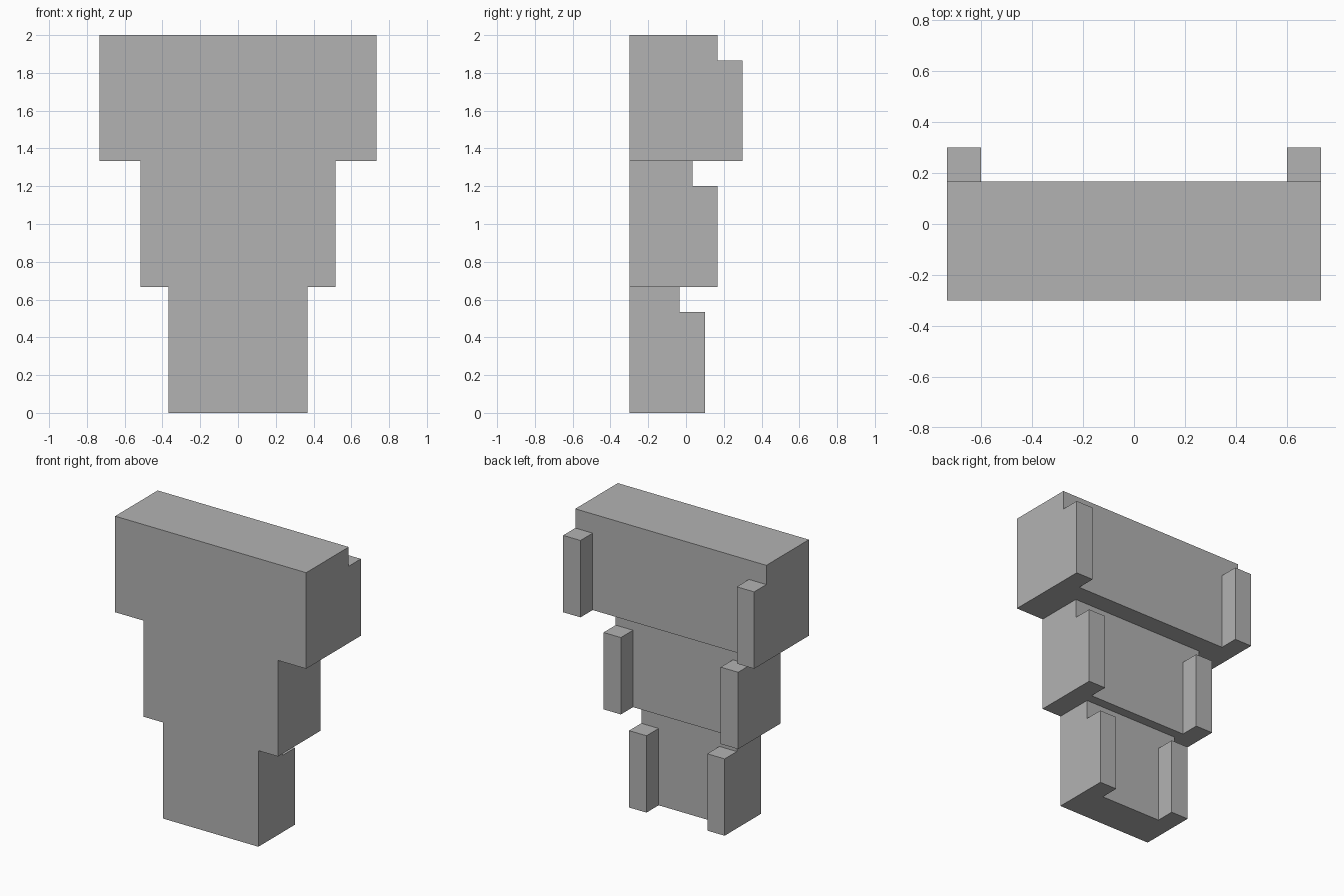
import bpy
import bmesh
from mathutils import Vector

cube = bpy.data.objects.get("Cube")
if cube:
    bpy.data.objects.remove(cube, do_unlink=True)

U = 2 / 15            # building module
FRONT = -2.25 * U     # shared front plane
TIER_HEIGHT = 5 * U

grey = bpy.data.materials.new("plain_grey")
grey.use_nodes = True
colour = (0.45, 0.45, 0.45, 1)
grey.diffuse_color = colour
grey.node_tree.nodes["Principled BSDF"].inputs["Base Color"].default_value = colour


def extrude_up(bm, faces, height):
    result = bmesh.ops.extrude_face_region(bm, geom=faces)["geom"]
    verts = [g for g in result if isinstance(g, bmesh.types.BMVert)]
    bmesh.ops.translate(bm, verts=verts, vec=Vector((0, 0, height)))
    return [g for g in result if isinstance(g, bmesh.types.BMFace)]


def make_tier(name, half_width, depth, base):
    """Wide block with a shorter square rib on each rear corner."""
    w, i = half_width * U, (half_width - 1) * U
    back, rear = FRONT + (depth - 1) * U, FRONT + depth * U
    bm = bmesh.new()

    def row(y, xs):
        return [bm.verts.new((x, y, base)) for x in xs]

    # Footprint: body rectangle plus two rib squares
    f = row(FRONT, (-w, w))
    b = row(back, (-w, -i, i, w))
    r = row(rear, (-w, -i, i, w))
    footprint = [bm.faces.new((f[0], f[1], b[3], b[2], b[1], b[0])),
                 bm.faces.new((b[0], b[1], r[1], r[0])),
                 bm.faces.new((b[2], b[3], r[3], r[2]))]

    # Body and ribs rise together, then the body alone
    tops = extrude_up(bm, footprint, 4 * U)
    body_top = min(tops, key=lambda face: face.calc_center_median().y)
    extrude_up(bm, [body_top], U)

    bmesh.ops.recalc_face_normals(bm, faces=bm.faces[:])
    bmesh.ops.dissolve_limit(bm, angle_limit=0.01, verts=bm.verts[:], edges=bm.edges[:])
    mesh = bpy.data.meshes.new(name)
    bm.to_mesh(mesh)
    bm.free()
    mesh.materials.append(grey)
    bpy.context.collection.objects.link(bpy.data.objects.new(name, mesh))


# Stacked tiers: half width and overall depth in modules
tiers = (("lower_tier", 2.75, 3), ("middle_tier", 3.875, 3.5), ("upper_tier", 5.5, 4.5))
for level, (name, half_width, depth) in enumerate(tiers):
    make_tier(name, half_width, depth, level * TIER_HEIGHT)
